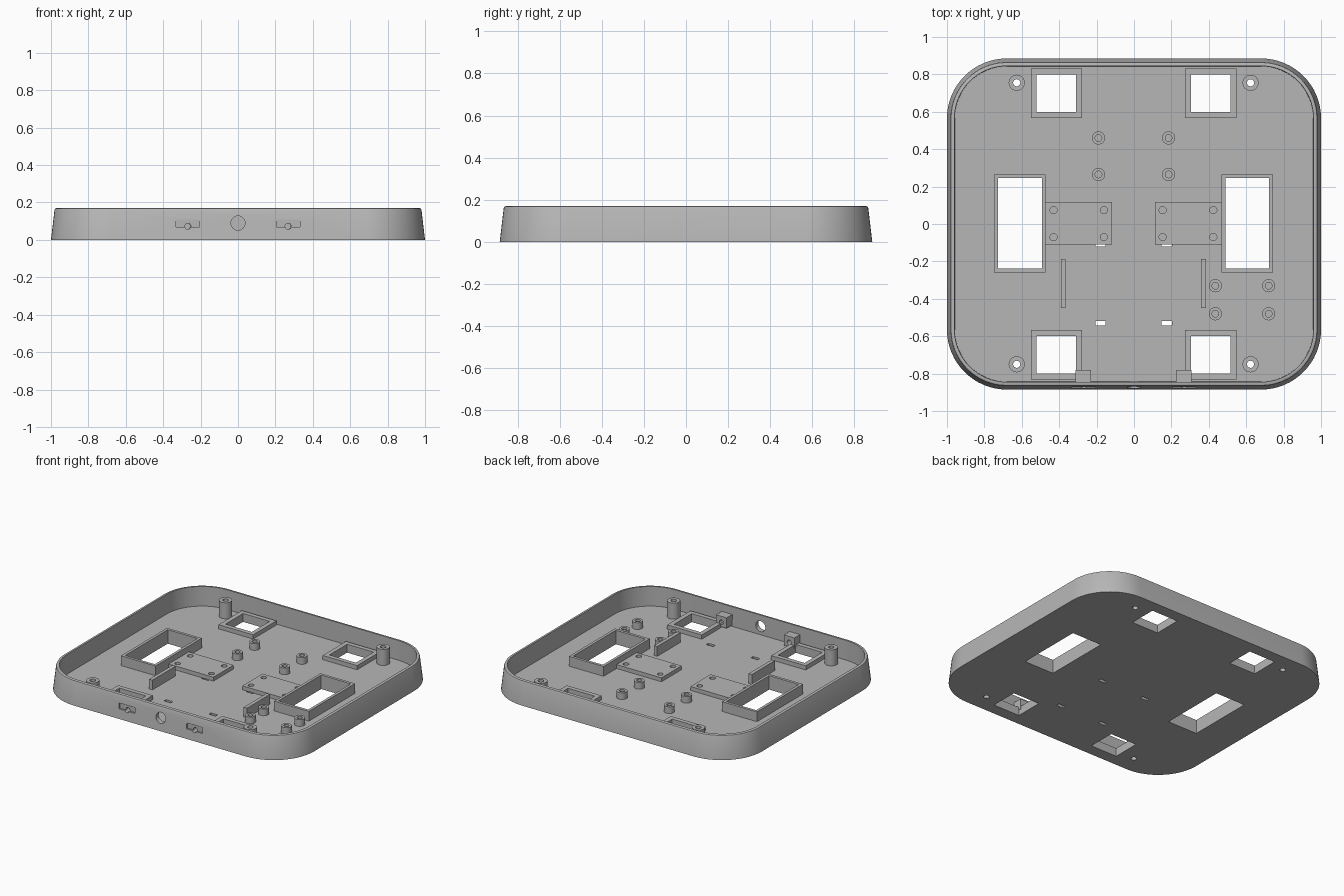
import bpy, bmesh, math
from mathutils import Matrix, Vector

if "Cube" in bpy.data.objects:
    bpy.data.objects.remove(bpy.data.objects["Cube"])

grey = bpy.data.materials.new("plain_grey")
grey.use_nodes = True
grey.diffuse_color = (0.47, 0.47, 0.47, 1)
grey.node_tree.nodes["Principled BSDF"].inputs["Base Color"].default_value = grey.diffuse_color

FLOOR = 0.03
HALF_X, HALF_Y, CORNER = 1.0, 0.885, 0.32


def finish(name, bm):
    bmesh.ops.recalc_face_normals(bm, faces=bm.faces)
    mesh = bpy.data.meshes.new(name)
    bm.to_mesh(mesh)
    bm.free()
    mesh.materials.append(grey)
    obj = bpy.data.objects.new(name, mesh)
    bpy.context.collection.objects.link(obj)
    return obj


def smooth(obj):
    bpy.ops.object.select_all(action="DESELECT")
    obj.select_set(True)
    bpy.context.view_layer.objects.active = obj
    bpy.ops.object.shade_smooth_by_angle(angle=math.radians(30))


def box(bm, x0, x1, y0, y1, z0, z1):
    size = Matrix.Diagonal((x1 - x0, y1 - y0, z1 - z0, 1))
    centre = Matrix.Translation(((x0 + x1) / 2, (y0 + y1) / 2, (z0 + z1) / 2))
    bmesh.ops.create_cube(bm, size=1, matrix=centre @ size)


def cylinder(bm, centre, radius, depth, along_y=False):
    turn = Matrix.Rotation(math.pi / 2 if along_y else 0, 4, "X")
    bmesh.ops.create_cone(bm, cap_ends=True, segments=32, radius1=radius, radius2=radius,
                          depth=depth, matrix=Matrix.Translation(centre) @ turn)


def bridge(bm, a, b):
    for i in range(len(a)):
        j = (i + 1) % len(a)
        bm.faces.new((a[i], a[j], b[j], b[i]))


def ring(name, outer, inner, z0, z1):
    """Hollow upright part between two matching outlines."""
    bm = bmesh.new()
    loops = [[bm.verts.new((x, y, z)) for x, y in pts]
             for pts, z in ((outer, z0), (outer, z1), (inner, z1), (inner, z0))]
    for i in range(4):
        bridge(bm, loops[i], loops[(i + 1) % 4])
    return finish(name, bm)


def rect(x0, x1, y0, y1):
    return [(x0, y0), (x1, y0), (x1, y1), (x0, y1)]


def circle(x, y, r, n=32):
    return [(x + r * math.cos(2 * math.pi * i / n), y + r * math.sin(2 * math.pi * i / n))
            for i in range(n)]


def rounded(inset, n=16):
    r = CORNER - inset
    pts = []
    for k, (sx, sy) in enumerate(((1, 1), (-1, 1), (-1, -1), (1, -1))):
        for i in range(n + 1):
            a = math.pi / 2 * (k + i / n)
            pts.append((sx * (HALF_X - CORNER) + r * math.cos(a),
                        sy * (HALF_Y - CORNER) + r * math.sin(a)))
    return pts


def cut(obj, bm):
    cutter = finish("cutter", bm)
    cutter.hide_render = True
    mod = obj.modifiers.new("cut", "BOOLEAN")
    mod.operation, mod.solver, mod.object = "DIFFERENCE", "EXACT", cutter
    bpy.context.view_layer.objects.active = obj
    bpy.ops.object.modifier_apply(modifier=mod.name)
    bpy.data.objects.remove(cutter)


# Tray shell: tapered outer wall, softened rim, straight inner wall, floor
bm = bmesh.new()
profile = ((0, 0), (0.019, 0.16), (0.022, 0.167), (0.028, 0.17), (0.04, 0.17), (0.042, FLOOR))
loops = [[bm.verts.new((x, y, z)) for x, y in rounded(inset)] for inset, z in profile]
for a, b in zip(loops, loops[1:]):
    bridge(bm, a, b)
bm.faces.new(loops[0])
bm.faces.new(loops[-1])
tray = finish("tray", bm)

# Opening positions
wheel_holes = [(-0.728, -0.493, -0.238, 0.245), (0.488, 0.723, -0.238, 0.245)]
square_holes = [(x, x + 0.21, y, y + 0.2) for x in (-0.52, 0.305) for y in (-0.8, 0.6)]
posts = [(x, y) for x in (-0.627, 0.623) for y in (-0.75, 0.755)]

# Floor openings, slots and screw holes
bm = bmesh.new()
for hole in wheel_holes + square_holes:
    box(bm, *hole, -0.1, 0.1)
for x in (-0.18, 0.175):
    for y in (-0.53, -0.108):
        box(bm, x - 0.027, x + 0.027, y - 0.012, y + 0.012, -0.1, 0.1)
for x, y in posts:
    cylinder(bm, (x, y, 0), 0.019, 0.2)
# Front wall opening and shallow switch recesses
cylinder(bm, (0, -0.86, 0.09), 0.038, 0.2, True)
for x in (-0.268, 0.268):
    box(bm, x - 0.063, x + 0.063, -0.95, -0.865, 0.068, 0.108)
cut(tray, bm)
bm = bmesh.new()
for x in (-0.268, 0.268):
    cylinder(bm, (x, -0.86, 0.073), 0.016, 0.15, True)
cut(tray, bm)
smooth(tray)

# Raised frames around the openings
for label, holes, rim, top in (("wheel_frame", wheel_holes, 0.02, 0.1),
                               ("square_frame", square_holes, 0.032, 0.06)):
    for x0, x1, y0, y1 in holes:
        ring(label, rect(x0 - rim, x1 + rim, y0 - rim, y1 + rim),
             rect(x0, x1, y0, y1), FLOOR - 0.005, top)

# Corner screw posts and small standoffs
for x, y in posts:
    smooth(ring("corner_post", circle(x, y, 0.043), circle(x, y, 0.019), FLOOR - 0.005, 0.145))
standoffs = [(x, y) for x in (-0.19, 0.185) for y in (0.265, 0.46)]
standoffs += [(x, y) for x in (0.435, 0.72) for y in (-0.33, -0.48)]
for x, y in standoffs:
    smooth(ring("standoff", circle(x, y, 0.035), circle(x, y, 0.018), FLOOR - 0.005, 0.078))

# Mounting plates with four blind holes each
for x0, x1 in ((-0.475, -0.118), (0.112, 0.469)):
    bm = bmesh.new()
    box(bm, x0, x1, -0.11, 0.118, FLOOR, 0.058)
    plate = finish("mounting_plate", bm)
    bm = bmesh.new()
    ends = (x0 + 0.045, x1 - 0.043) if x0 < 0 else (x0 + 0.041, x1 - 0.045)
    for x in ends:
        for y in (-0.07, 0.074):
            cylinder(bm, (x, y, 0.058), 0.019, 0.04)
    cut(plate, bm)
    smooth(plate)

# Upright fins
for x in (-0.378, 0.372):
    bm = bmesh.new()
    box(bm, x - 0.013, x + 0.013, -0.448, -0.187, FLOOR - 0.005, 0.1)
    finish("fin", bm)

# Drilled blocks behind the front wall
for x in (-0.272, 0.266):
    bm = bmesh.new()
    box(bm, x - 0.042, x + 0.042, -0.846, -0.78, 0.04, 0.115)
    block = finish("switch_block", bm)
    bm = bmesh.new()
    cylinder(bm, (x, -0.81, 0.073), 0.016, 0.2, True)
    cut(block, bm)
    smooth(block)
